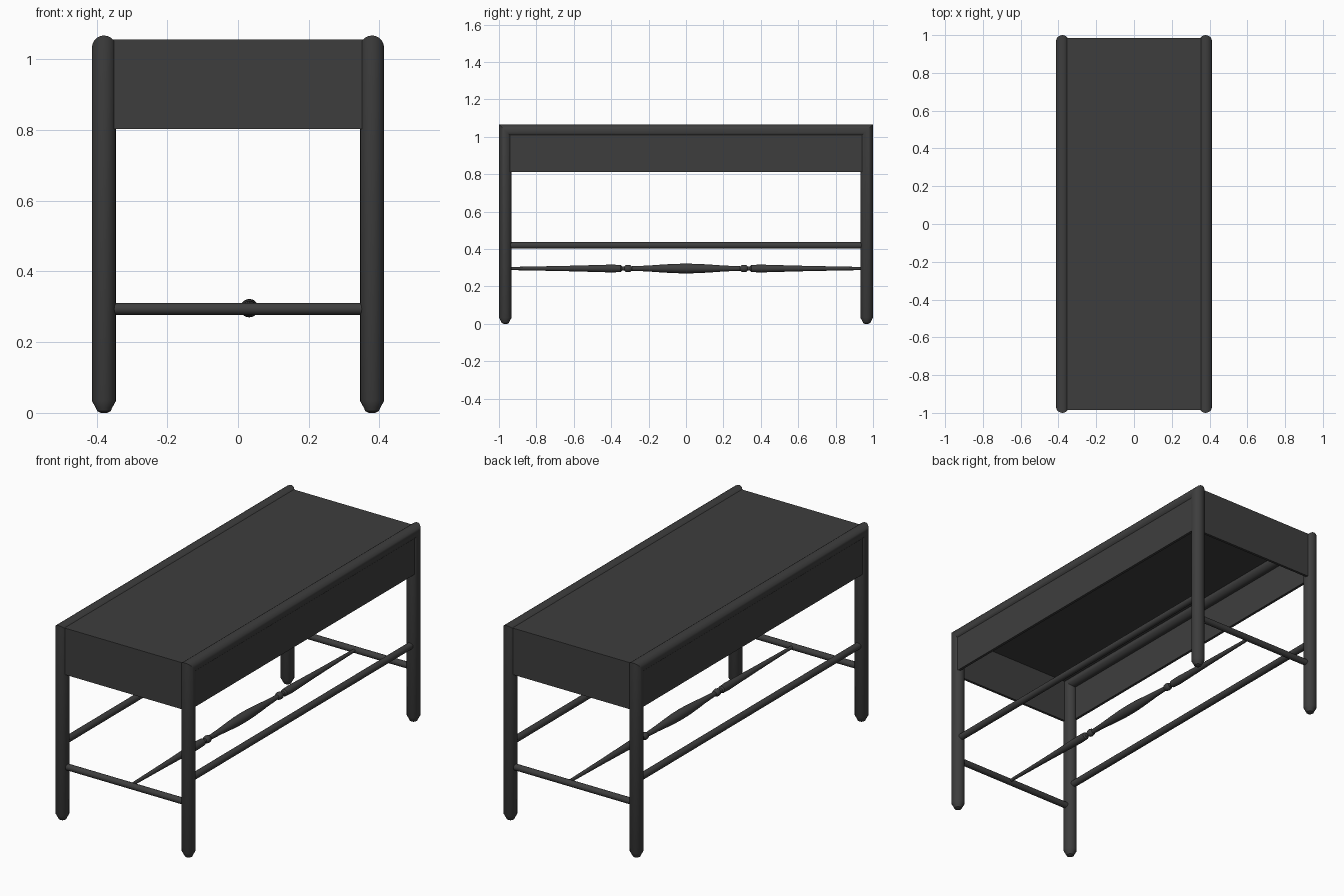
import bpy, bmesh
from math import sin, cos, pi, radians
from mathutils import Matrix

default = bpy.data.objects.get("Cube")
if default:
    bpy.data.objects.remove(default, do_unlink=True)

COLOR = (0.048, 0.048, 0.048, 1)
paint = bpy.data.materials.new("charcoal_paint")
paint.diffuse_color = COLOR
paint.use_nodes = True
paint.node_tree.nodes["Principled BSDF"].inputs["Base Color"].default_value = COLOR

LEG_X, LEG_Y, R = 0.379, 0.966, 0.034
RAIL_Z = 1.033
SIDES = 20


def finish(name, bm, smooth=True):
    bmesh.ops.recalc_face_normals(bm, faces=bm.faces[:])
    mesh = bpy.data.meshes.new(name)
    bm.to_mesh(mesh)
    bm.free()
    mesh.materials.append(paint)
    obj = bpy.data.objects.new(name, mesh)
    bpy.context.collection.objects.link(obj)
    if smooth:
        bpy.ops.object.select_all(action="DESELECT")
        obj.select_set(True)
        bpy.context.view_layer.objects.active = obj
        bpy.ops.object.shade_smooth_by_angle(angle=radians(35))
    return obj


def loft(name, rings):
    """Skin a list of point rings and cap both ends."""
    bm = bmesh.new()
    loops = [[bm.verts.new(p) for p in ring] for ring in rings]
    for a, b in zip(loops, loops[1:]):
        for i in range(SIDES):
            j = (i + 1) % SIDES
            bm.faces.new((a[i], a[j], b[j], b[i]))
    bm.faces.new(loops[0])
    bm.faces.new(loops[-1])
    return finish(name, bm)


def box(name, size, center):
    bm = bmesh.new()
    bmesh.ops.create_cube(bm, size=1, matrix=Matrix.Translation(center) @ Matrix.Diagonal((*size, 1)))
    return finish(name, bm, smooth=False)


def turned(name, profile, center, axis):
    """Round bar along x or y from (position, radius) pairs."""
    rings = []
    for t, r in profile:
        ring = []
        for i in range(SIDES):
            u, v = r * cos(2 * pi * i / SIDES), r * sin(2 * pi * i / SIDES)
            off = (t, u, v) if axis == "x" else (u, t, v)
            ring.append([c + o for c, o in zip(center, off)])
        rings.append(ring)
    return loft(name, rings)


# Leg, top rail and leg on each long side, as one mitred round tube
foot = [(0.009, 0), (0.019, 0.005), (0.023, 0.014), (0.034, 0.034)]


def frame(name, x):
    rings = []
    for s, stations in ((-1, foot + [(R, None)]), (1, [(R, None)] + foot[::-1])):
        for r, z in stations:
            ring = []
            for i in range(SIDES):
                a = 2 * pi * i / SIDES
                height = RAIL_Z + r * sin(a) if z is None else z
                ring.append((x + r * cos(a), s * (LEG_Y + r * sin(a)), height))
            rings.append(ring)
    return loft(name, rings)


for side, s in (("left", 1), ("right", -1)):
    frame(side + "_legs_and_top_rail", s * LEG_X)
    box(side + "_apron", (0.014, 1.93, 0.225), (s * 0.395, 0, 0.9245))
    turned(side + "_side_stretcher", [(-LEG_Y, 0.018), (LEG_Y, 0.018)], (s * LEG_X, 0, 0.42), "y")

for end, s in (("front", -1), ("back", 1)):
    box(end + "_apron", (0.75, 0.014, 0.253), (0, s * 0.978, 0.9285))
    turned(end + "_stretcher", [(-LEG_X, 0.017), (LEG_X, 0.017)], (0, s * LEG_Y, 0.294), "x")

# Top panel
box("top_panel", (0.75, 1.97, 0.02), (0, 0, 1.045))

# Turned centre spindle, mirrored about its middle
half = [(0, 0.026), (0.06, 0.025), (0.13, 0.021), (0.2, 0.016), (0.29, 0.012),
        (0.298, 0.018), (0.31, 0.02), (0.322, 0.018), (0.33, 0.011), (0.342, 0.012),
        (0.35, 0.019), (0.4, 0.021), (0.5, 0.018), (0.65, 0.014), (0.8, 0.011), (LEG_Y, 0.008)]
spindle = [(-t, r) for t, r in half[:0:-1]] + half
turned("centre_spindle", spindle, (0.032, 0, 0.296), "y")
